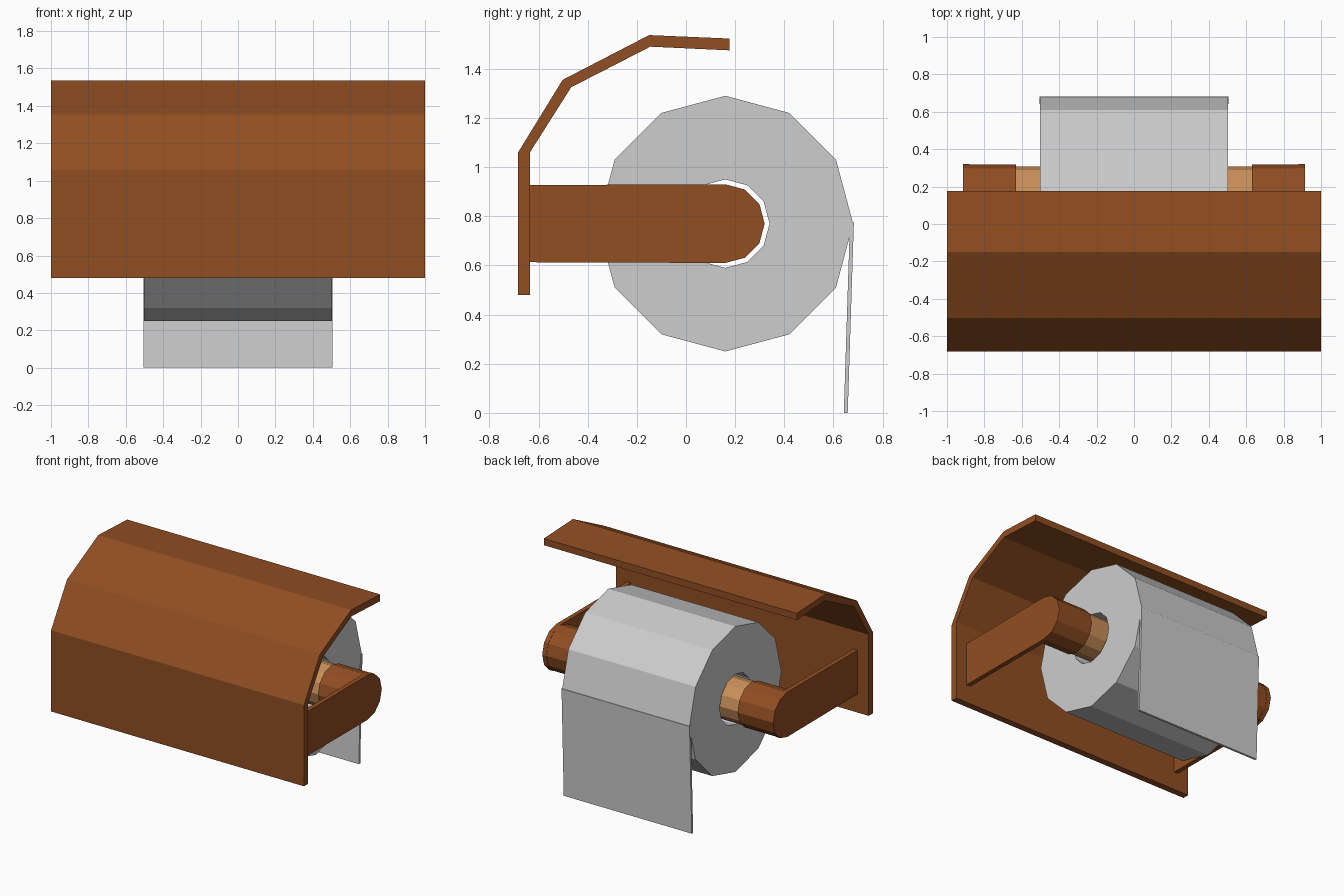
import bpy
import bmesh
from math import cos, sin, radians

cube = bpy.data.objects.get("Cube")
if cube:
    bpy.data.objects.remove(cube, do_unlink=True)

AXIS_Y, AXIS_Z = 0.16, 0.77   # centre line of the roll


def material(name, rgb):
    m = bpy.data.materials.new(name)
    m.use_nodes = True
    m.diffuse_color = (*rgb, 1)
    m.node_tree.nodes["Principled BSDF"].inputs["Base Color"].default_value = (*rgb, 1)
    return m


wood = material("brown wood", (0.285, 0.077, 0.016))
paper = material("paper grey", (0.61, 0.61, 0.61))
tan = material("tan rod", (0.59, 0.28, 0.10))


def arc(radius, start=0, end=330):
    """Points every 30 degrees around the roll axis, as (y, z)."""
    return [(AXIS_Y + radius * cos(radians(a)), AXIS_Z + radius * sin(radians(a)))
            for a in range(start, end + 1, 30)]


def finish(name, bm, mat):
    bmesh.ops.recalc_face_normals(bm, faces=bm.faces)
    mesh = bpy.data.meshes.new(name)
    bm.to_mesh(mesh)
    bm.free()
    mesh.materials.append(mat)
    obj = bpy.data.objects.new(name, mesh)
    bpy.context.collection.objects.link(obj)


def prism(name, profile, x0, x1, mat):
    """Extrude a (y, z) profile along x."""
    bm = bmesh.new()
    face = bm.faces.new([bm.verts.new((x0, y, z)) for y, z in profile])
    out = bmesh.ops.extrude_face_region(bm, geom=[face])["geom"]
    verts = [v for v in out if isinstance(v, bmesh.types.BMVert)]
    bmesh.ops.translate(bm, verts=verts, vec=(x1 - x0, 0, 0))
    finish(name, bm, mat)


def tube(name, outer, inner, half, mat):
    """Hollow twelve-sided roll lying along x."""
    bm = bmesh.new()
    loops = [[bm.verts.new((x, y, z)) for y, z in arc(r)]
             for r, x in ((outer, -half), (outer, half), (inner, half), (inner, -half))]
    for k, a in enumerate(loops):
        b = loops[(k + 1) % 4]
        for i in range(len(a)):
            j = (i + 1) % len(a)
            bm.faces.new((a[i], a[j], b[j], b[i]))
    finish(name, bm, mat)


# Back plate bending over into a faceted hood
prism("back_plate_and_hood",
      [(-0.683, 0.48), (-0.683, 1.06), (-0.502, 1.355), (-0.15, 1.537), (0.177, 1.523),
       (0.177, 1.475), (-0.145, 1.49), (-0.467, 1.325), (-0.635, 1.06), (-0.635, 0.48)],
      -1, 1, wood)

# Side arms with round ends, and the knobs that hold the rod
arm_profile = [(-0.64, 0.613), *arc(0.16, -90, 90), (-0.64, 0.927)]
for side, s in (("left", 1), ("right", -1)):
    prism(side + "_arm", arm_profile, s * 0.88, s * 0.913, wood)
    prism(side + "_knob", arc(0.158), s * 0.63, s * 0.882, wood)

# Rod, paper roll and hanging sheet
prism("rod", arc(0.148), -0.64, 0.64, tan)
tube("paper_roll", 0.52, 0.18, 0.503, paper)
prism("hanging_sheet",
      [(0.667, 0.775), (0.683, 0.775), (0.658, 0), (0.642, 0)], -0.506, 0.506, paper)
